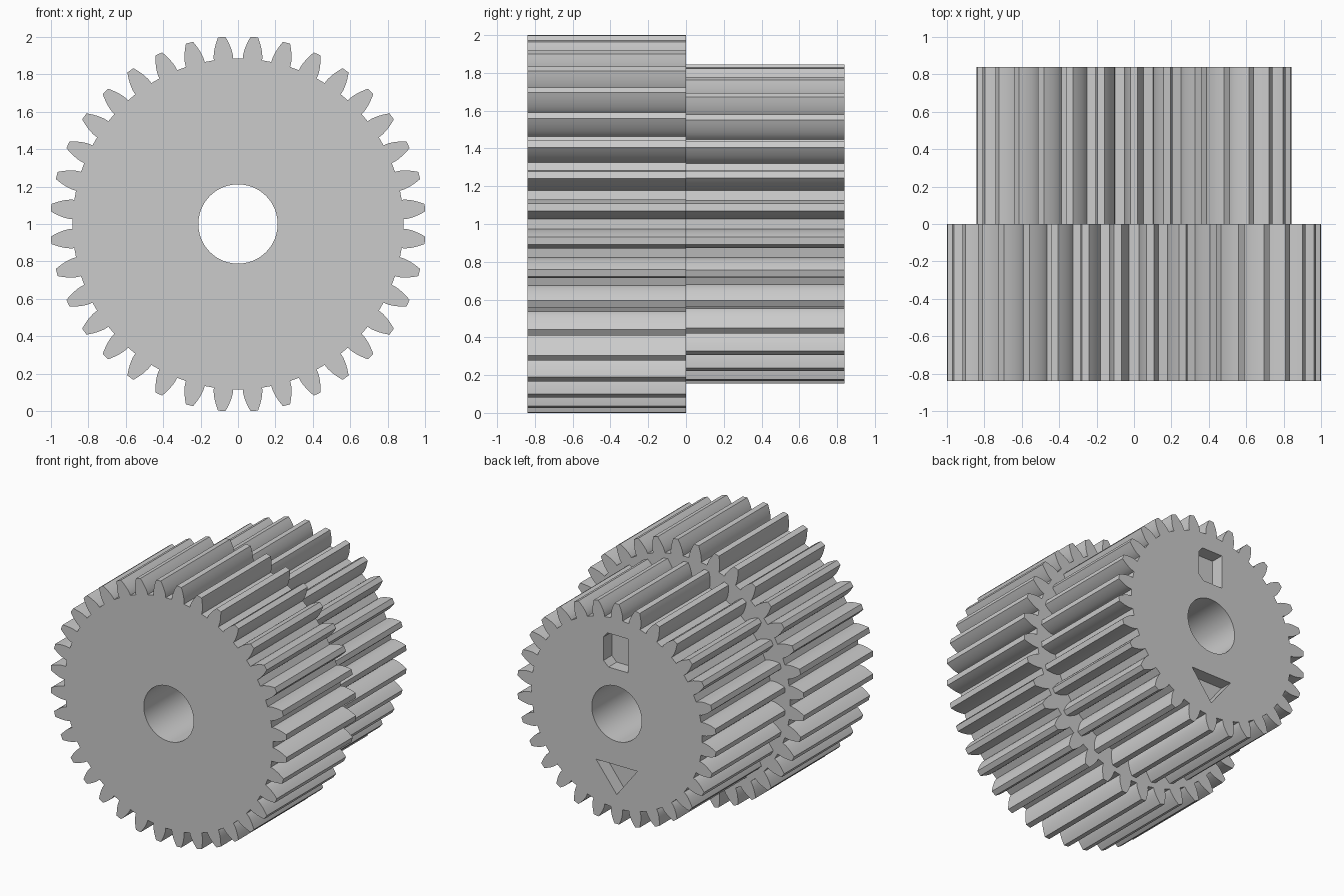
import bpy, bmesh, math
from mathutils import Vector

cube = bpy.data.objects.get("Cube")
if cube:
    bpy.data.objects.remove(cube, do_unlink=True)

MODULE = 0.0528
PRESSURE = math.radians(20)
HALF_DEPTH = 0.84
AXIS_Z = 1.0

grey = bpy.data.materials.new("plain grey")
grey.use_nodes = True
colour = (0.6, 0.6, 0.6, 1)
grey.diffuse_color = colour
grey.node_tree.nodes["Principled BSDF"].inputs["Base Color"].default_value = colour


def prism(name, outline, y0, y1):
    """Extrude an outline given around the axle from y0 to y1."""
    bm = bmesh.new()
    face = bm.faces.new([bm.verts.new((x, y0, z + AXIS_Z)) for x, z in outline])
    moved = bmesh.ops.extrude_face_region(bm, geom=[face])["geom"]
    bmesh.ops.translate(bm, vec=Vector((0, y1 - y0, 0)),
                        verts=[g for g in moved if isinstance(g, bmesh.types.BMVert)])
    bmesh.ops.recalc_face_normals(bm, faces=bm.faces)
    mesh = bpy.data.meshes.new(name)
    bm.to_mesh(mesh)
    bm.free()
    mesh.materials.append(grey)
    obj = bpy.data.objects.new(name, mesh)
    bpy.context.collection.objects.link(obj)
    return obj


def polar(r, a):
    return r * math.cos(a), r * math.sin(a)


def gear_outline(teeth, phase, steps=6):
    """Involute spur gear outline."""
    pitch = MODULE * teeth / 2
    tip, root = pitch + MODULE, pitch - 1.25 * MODULE
    base = pitch * math.cos(PRESSURE)
    base_half = math.pi / (2 * teeth) + math.tan(PRESSURE) - PRESSURE
    flank = [(root, base_half)]
    for i in range(steps + 1):
        r = base + (tip - base) * i / steps
        a = math.acos(min(1, base / r))
        flank.append((r, base_half - (math.tan(a) - a)))
    points = []
    for t in range(teeth):
        mid = phase + 2 * math.pi * t / teeth
        points += [polar(r, mid - h) for r, h in flank]
        points += [polar(r, mid + h) for r, h in reversed(flank)]
    return points


def cut(target, cutter):
    cutter.hide_render = True
    mod = target.modifiers.new("cut", 'BOOLEAN')
    mod.operation = 'DIFFERENCE'
    mod.solver = 'EXACT'
    mod.object = cutter
    bpy.context.view_layer.objects.active = target
    bpy.ops.object.modifier_apply(modifier=mod.name)


# Two stacked gears
large_gear = prism("large_gear", gear_outline(36, math.radians(5)), -HALF_DEPTH, 0)
small_gear = prism("small_gear", gear_outline(30, math.pi / 2), 0, HALF_DEPTH)

# Axle bore through both
circle = [polar(0.212, 2 * math.pi * i / 72) for i in range(72)]
bore = prism("bore_cutter", circle, -1, 1)

# Plain recesses in the back face
triangle = prism("triangle_cutter", [(-0.175, -0.395), (0.175, -0.395), (0, -0.62)],
                 HALF_DEPTH - 0.1, 1)
pocket = prism("pocket_cutter",
               [(-0.095, 0.34), (0.07, 0.34), (0.112, 0.38), (0.112, 0.56), (0.08, 0.6), (-0.095, 0.6)],
               HALF_DEPTH - 0.1, 1)

for gear in (large_gear, small_gear):
    cut(gear, bore)
for cutter in (triangle, pocket):
    cut(small_gear, cutter)
for cutter in (bore, triangle, pocket):
    bpy.data.objects.remove(cutter, do_unlink=True)

# Smooth flanks and bore, crisp edges
bpy.ops.object.select_all(action='DESELECT')
for gear in (large_gear, small_gear):
    gear.select_set(True)
bpy.context.view_layer.objects.active = large_gear
bpy.ops.object.shade_smooth_by_angle(angle=math.radians(25))
